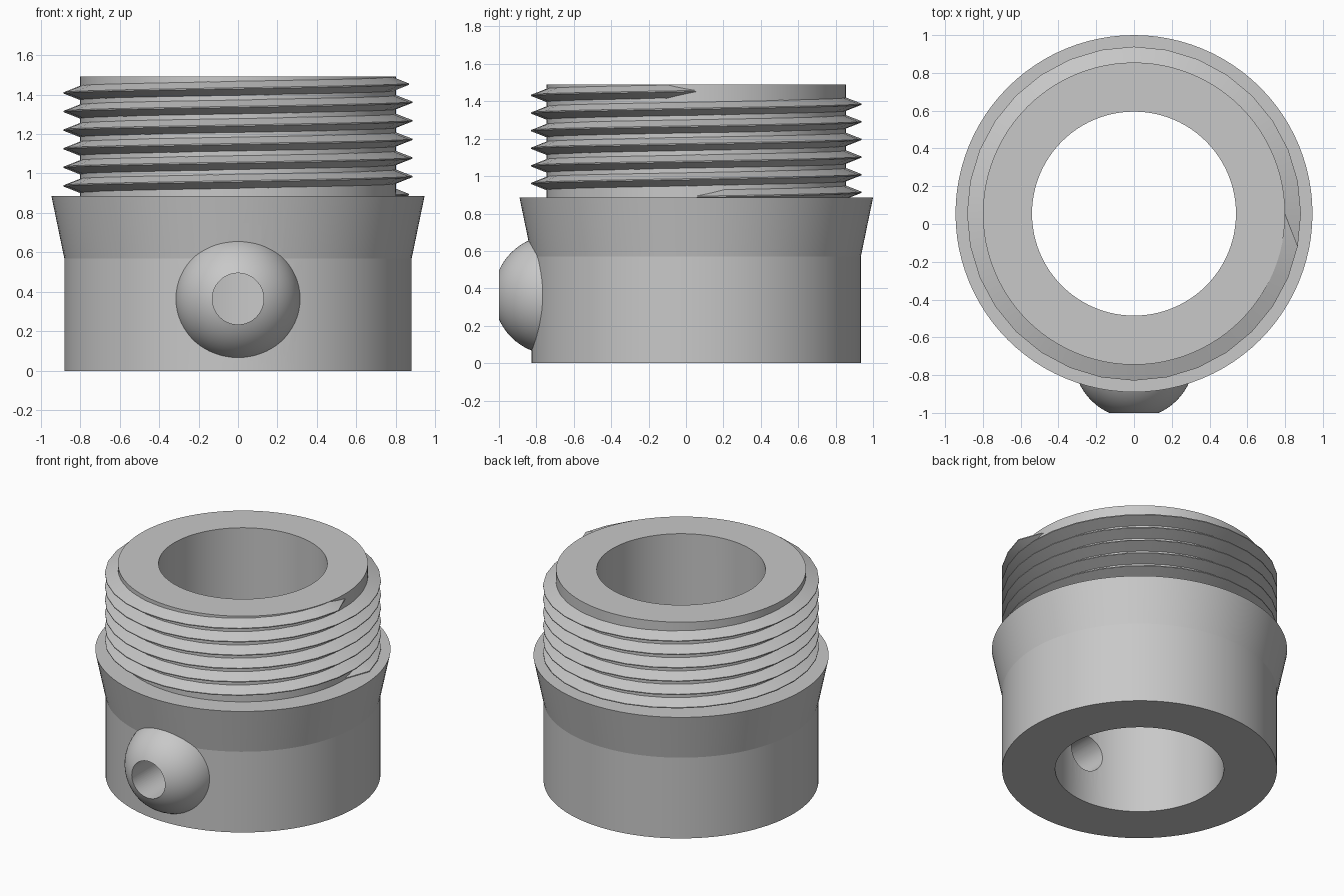
import bpy
import bmesh
from math import cos, sin, pi, radians
from mathutils import Matrix, Vector

cube = bpy.data.objects.get("Cube")
if cube:
    bpy.data.objects.remove(cube, do_unlink=True)

AXIS_Y = 0.055      # ring axis, shifted back to make room for the boss
BOSS_Z = 0.365
SIDES = 96

grey = bpy.data.materials.new("plain grey")
grey.use_nodes = True
COLOUR = (0.58, 0.58, 0.58, 1)
grey.diffuse_color = COLOUR
grey.node_tree.nodes["Principled BSDF"].inputs["Base Color"].default_value = COLOUR


def make_object(name, bm):
    bmesh.ops.recalc_face_normals(bm, faces=bm.faces[:])
    mesh = bpy.data.meshes.new(name)
    bm.to_mesh(mesh)
    bm.free()
    mesh.materials.append(grey)
    obj = bpy.data.objects.new(name, mesh)
    bpy.context.collection.objects.link(obj)
    return obj


def activate(obj):
    bpy.ops.object.select_all(action="DESELECT")
    obj.select_set(True)
    bpy.context.view_layer.objects.active = obj


def lathe(name, profile):
    """Solid of revolution about the ring axis from (radius, z) points."""
    bm = bmesh.new()
    rings = [[bm.verts.new((r * cos(2 * pi * i / SIDES),
                            AXIS_Y + r * sin(2 * pi * i / SIDES), z))
              for i in range(SIDES)] for r, z in profile]
    for low, high in zip(rings, rings[1:]):
        for i in range(SIDES):
            j = (i + 1) % SIDES
            bm.faces.new((low[i], low[j], high[j], high[i]))
    bm.faces.new(rings[0])
    bm.faces.new(rings[-1])
    return make_object(name, bm)


def combine(target, tool, operation):
    """Apply a boolean and discard the tool object."""
    tool.hide_render = True
    mod = target.modifiers.new(operation, "BOOLEAN")
    mod.operation = operation
    mod.solver = "EXACT"
    mod.object = tool
    activate(target)
    bpy.ops.object.modifier_apply(modifier=mod.name)
    bpy.data.objects.remove(tool, do_unlink=True)


# Collar with flared shoulder and plain neck
collar = lathe("collar", [(0.88, 0), (0.88, 0.57), (0.945, 0.885),
                          (0.80, 0.885), (0.80, 1.49)])

# Rounded boss on the front, poles along y
turn = Matrix.Rotation(radians(90), 4, "X")
bm = bmesh.new()
bmesh.ops.create_uvsphere(bm, u_segments=64, v_segments=32, radius=0.32,
                          matrix=Matrix.Translation((0, -0.708, BOSS_Z)) @ turn)
combine(collar, make_object("boss", bm), "UNION")

# Central bore and the hole through the boss
combine(collar, lathe("bore_cutter", [(0.54, -0.2), (0.54, 1.7)]), "DIFFERENCE")
bm = bmesh.new()
bmesh.ops.create_cone(bm, cap_ends=True, segments=64, radius1=0.13, radius2=0.13,
                      depth=1.0, matrix=Matrix.Translation((0, -0.7, BOSS_Z)) @ turn)
combine(collar, make_object("hole_cutter", bm), "DIFFERENCE")

# Screw thread: right-handed helix whose ends taper into the neck
STEPS, TURNS, PITCH, START_Z = 32, 6, 0.0942, 0.89
ROOT, CREST = 0.80, 0.882
total = STEPS * TURNS
bm = bmesh.new()
sections = []
for i in range(total + 1):
    angle = 2 * pi * i / STEPS
    tip = ROOT - 0.004 if i in (0, total) else CREST
    half = 0.004 if i in (0, total) else 0.036
    z = START_Z + PITCH * i / STEPS
    out = Vector((cos(angle), sin(angle), 0))
    centre = Vector((0, AXIS_Y, z))
    shape = [(0.77, -half), (ROOT, -half), (tip + 0.002, -0.003),
             (tip + 0.002, 0.003), (ROOT, half), (0.77, half)]
    sections.append([bm.verts.new(centre + out * r + Vector((0, 0, dz)))
                     for r, dz in shape])
for a, b in zip(sections, sections[1:]):
    for k in range(len(a)):
        n = (k + 1) % len(a)
        bm.faces.new((a[k], a[n], b[n], b[k]))
bm.faces.new(sections[0])
bm.faces.new(sections[-1])
thread = make_object("screw_thread", bm)

for part in (collar, thread):
    activate(part)
    bpy.ops.object.shade_smooth_by_angle(angle=radians(20 if part == thread else 10))
